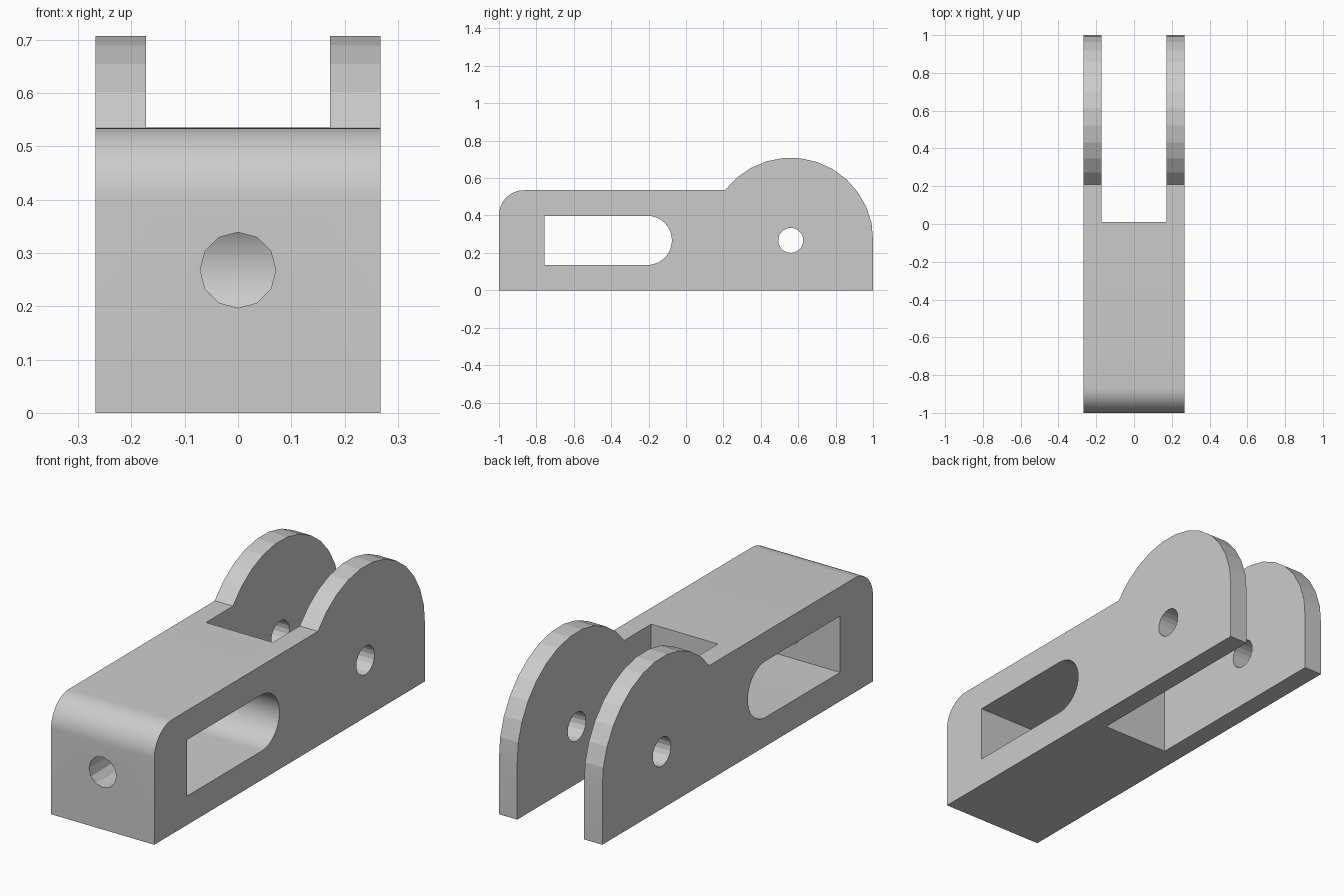
import bpy
import bmesh
from math import sin, cos, radians, pi
from mathutils import Matrix

if "Cube" in bpy.data.objects:
    bpy.data.objects.remove(bpy.data.objects["Cube"], do_unlink=True)

HALF_WIDTH = 0.267
AXIS_Z = 0.267      # shared height of all holes
PIN_Y = 0.56

grey = bpy.data.materials.new("plain grey")
grey.use_nodes = True
colour = (0.6, 0.6, 0.6, 1)
grey.diffuse_color = colour
grey.node_tree.nodes["Principled BSDF"].inputs["Base Color"].default_value = colour


def arc(cy, cz, r, start, end, steps):
    """Points along an arc in the side plane, angles in degrees."""
    angles = [radians(start + (end - start) * i / steps) for i in range(steps + 1)]
    return [(cy + r * cos(a), cz + r * sin(a)) for a in angles]


def extrude_side(name, profile, half):
    """Extrude a (y, z) profile symmetrically along x."""
    bm = bmesh.new()
    face = bm.faces.new([bm.verts.new((-half, y, z)) for y, z in profile])
    out = bmesh.ops.extrude_face_region(bm, geom=[face])
    moved = [v for v in out["geom"] if isinstance(v, bmesh.types.BMVert)]
    bmesh.ops.translate(bm, verts=moved, vec=(2 * half, 0, 0))
    bmesh.ops.recalc_face_normals(bm, faces=bm.faces)
    return finish(name, bm)


def finish(name, bm):
    mesh = bpy.data.meshes.new(name)
    bm.to_mesh(mesh)
    bm.free()
    mesh.materials.append(grey)
    obj = bpy.data.objects.new(name, mesh)
    bpy.context.collection.objects.link(obj)
    return obj


def cut(target, cutter):
    cutter.hide_render = True
    mod = target.modifiers.new(cutter.name, "BOOLEAN")
    mod.operation = "DIFFERENCE"
    mod.solver = "EXACT"
    mod.object = cutter
    bpy.context.view_layer.objects.active = target
    bpy.ops.object.modifier_apply(modifier=mod.name)
    bpy.data.objects.remove(cutter, do_unlink=True)


# Body with rounded front edge and domed fork ears
outline = [(-1, 0), (1, 0)]
outline += arc(PIN_Y, AXIS_Z, 0.442, 0, 142.5, 12)
outline += arc(-0.867, 0.402, 0.133, 90, 180, 12)
outline = [(min(y, 1), z) for y, z in outline]
body = extrude_side("clevis_body", outline, HALF_WIDTH)

# Gap between the fork ears
gap = extrude_side("fork_gap", [(0.01, -1), (2, -1), (2, 2), (0.01, 2)], 0.173)
cut(body, gap)

# Side window with one round end
window = [(-0.757, 0.398), (-0.757, 0.135)] + arc(-0.207, AXIS_Z, 0.1315, -90, 90, 24)
cut(body, extrude_side("side_window", window, 1))

# Pin hole through both ears
pin = arc(PIN_Y, AXIS_Z, 0.067, 0, 360, 20)[:-1]
cut(body, extrude_side("pin_hole", pin, 1))

# Front bolt hole opening into the window
bm = bmesh.new()
bmesh.ops.create_cone(bm, cap_ends=True, segments=12, radius1=0.071, radius2=0.071,
                      depth=0.6, matrix=Matrix.Translation((0, -0.9, AXIS_Z + 0.001))
                      @ Matrix.Rotation(pi / 2, 4, "X"))
cut(body, finish("bolt_hole", bm))

# Smooth the fine rounds, keep the ear facets crisp
bpy.ops.object.select_all(action="DESELECT")
body.select_set(True)
bpy.context.view_layer.objects.active = body
bpy.ops.object.shade_smooth_by_angle(angle=radians(10))
